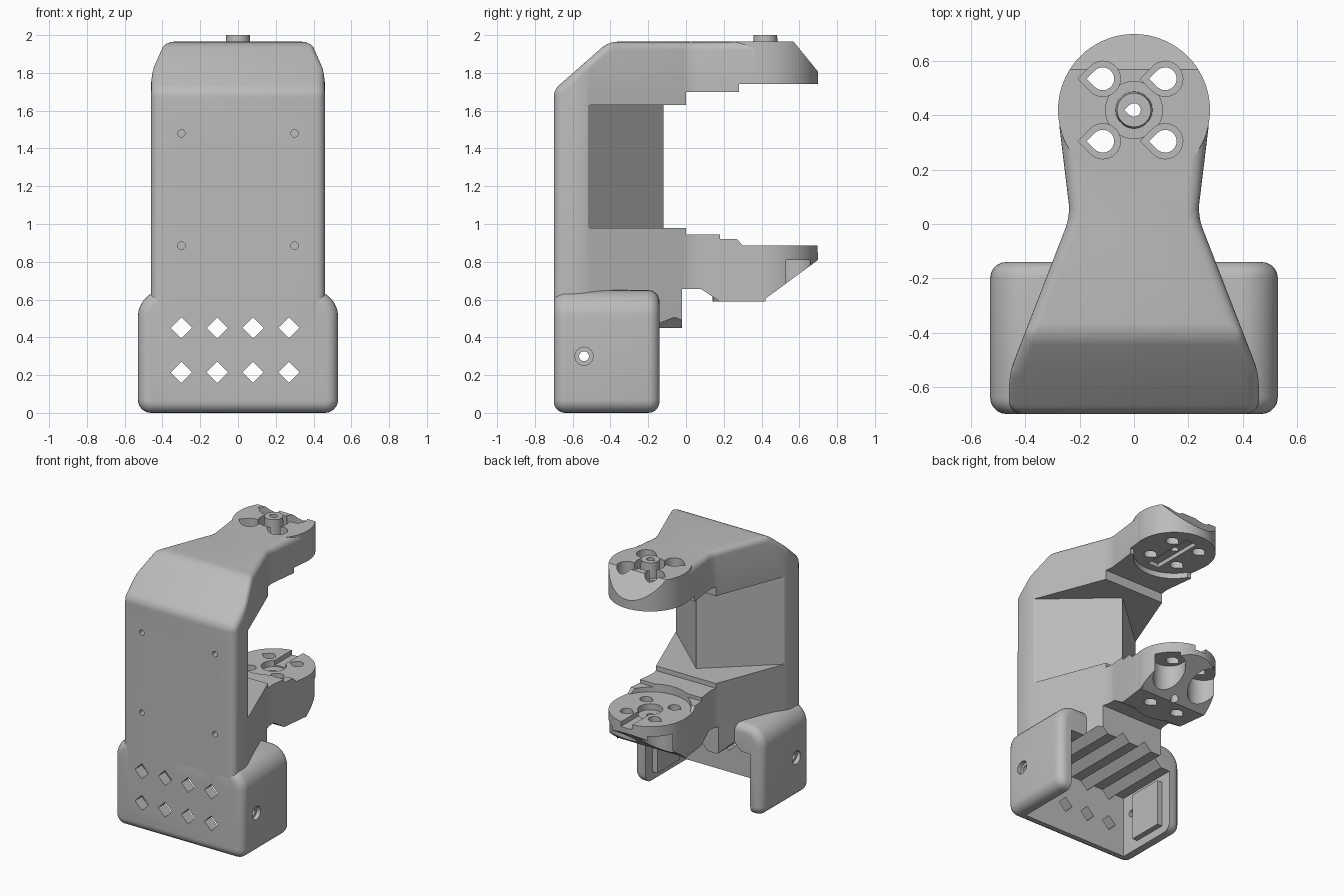
import bpy, bmesh, math
from mathutils import Vector

if "Cube" in bpy.data.objects:
    bpy.data.objects.remove(bpy.data.objects["Cube"], do_unlink=True)

grey = bpy.data.materials.new("plain grey")
grey.use_nodes = True
COLOUR = (0.5, 0.5, 0.5, 1)
grey.diffuse_color = COLOUR
grey.node_tree.nodes["Principled BSDF"].inputs["Base Color"].default_value = COLOUR

HUB_Y, HUB_R = 0.42, 0.28
parts = []


def finish(bm, name, keep):
    bmesh.ops.recalc_face_normals(bm, faces=bm.faces)
    mesh = bpy.data.meshes.new(name)
    bm.to_mesh(mesh)
    bm.free()
    mesh.materials.append(grey)
    obj = bpy.data.objects.new(name, mesh)
    bpy.context.collection.objects.link(obj)
    if keep:
        parts.append(obj)
    return obj


def prism_bm(pts, axis, lo, hi):
    """Extrude a 2D outline along an axis; x takes (y, z), y takes (x, z), z takes (x, y)."""
    place = {"x": lambda a, b, h: (h, a, b),
             "y": lambda a, b, h: (a, h, b),
             "z": lambda a, b, h: (a, b, h)}[axis]
    bm = bmesh.new()
    rings = [[bm.verts.new(place(a, b, h)) for a, b in pts] for h in (lo, hi)]
    for ring in rings:
        bm.faces.new(ring)
    n = len(pts)
    for i in range(n):
        j = (i + 1) % n
        bm.faces.new((rings[0][i], rings[0][j], rings[1][j], rings[1][i]))
    bmesh.ops.recalc_face_normals(bm, faces=bm.faces)
    return bm


def prism(name, pts, axis, lo, hi, keep=False):
    return finish(prism_bm(pts, axis, lo, hi), name, keep)


def arc(cx, cy, r, start, end, n):
    steps = [math.radians(start + (end - start) * i / n) for i in range(n + 1)]
    return [(cx + r * math.cos(t), cy + r * math.sin(t)) for t in steps]


def circle(cx, cy, r, n=48):
    return arc(cx, cy, r, 0, 360, n)[:-1]


def teardrop(cx, cy, r):
    return arc(cx, cy, r, -135, 135, 24) + [(cx - r * math.sqrt(2), cy)]


def rect(x0, x1, y0, y1):
    return [(x0, y0), (x1, y0), (x1, y1), (x0, y1)]


def cut(obj, *cutter, op="DIFFERENCE"):
    """Cut a prism out of an object and drop the cutter."""
    tool = prism("cutter", *cutter)
    mod = obj.modifiers.new("cut", "BOOLEAN")
    mod.operation, mod.solver, mod.object = op, "EXACT", tool
    deps = bpy.context.evaluated_depsgraph_get()
    mesh = bpy.data.meshes.new_from_object(obj.evaluated_get(deps))
    obj.modifiers.clear()
    obj.data = mesh
    bpy.data.objects.remove(tool, do_unlink=True)


# C-shaped body: tapered plan, sloped front top, rounded outer edges
half = [(0.46, -0.7), (0.46, -0.55), (0.235, 0.03), (0.275, 0.36), (0.275, 0.42)]
plan = half + [(-x, y) for x, y in reversed(half)]
bm = prism_bm(plan, "z", 0.45, 1.965)
slope = bmesh.ops.bisect_plane(bm, geom=bm.verts[:] + bm.edges[:] + bm.faces[:],
                               plane_co=(0, -0.7, 1.71), plane_no=(0, -0.255, 0.29),
                               clear_outer=True)
rim = [e for e in slope["geom_cut"] if isinstance(e, bmesh.types.BMEdge)]
bmesh.ops.holes_fill(bm, edges=rim, sides=0)
bmesh.ops.recalc_face_normals(bm, faces=bm.faces)
round_edges = [e for e in bm.edges
               if e.calc_face_angle(0) > math.radians(15)
               and max(v.co.z for v in e.verts) > 0.5
               and min(v.co.y for v in e.verts) < 0.4]
bmesh.ops.bevel(bm, geom=round_edges, offset=0.045, segments=5, profile=0.5,
                affect="EDGES", clamp_overlap=True)
body = finish(bm, "bracket_body", True)
# wedge-shaped spine, open jaw, lower underside and seats for the hubs
cut(body, [(1, -0.53), (0.46, -0.53), (0, -0.12), (-0.46, -0.53), (-1, -0.53),
           (-1, 1), (1, 1)], "z", 0.98, 1.63)
cut(body, [(0, 0.945), (0.18, 0.945), (0.18, 0.92), (0.27, 0.92), (0.3, 0.885), (1, 0.885),
           (1, 1.74), (0.28, 1.74), (0.28, 1.7), (0, 1.7)], "x", -1, 1)
cut(body, [(-0.02, 0.3), (-0.02, 0.655), (0.08, 0.655), (0.18, 0.59), (1, 0.59), (1, 0.3)],
    "x", -1, 1)
cut(body, circle(0, HUB_Y, HUB_R - 0.005), "z", 0.4, 2.1)
for x in (-0.3, 0.3):
    for z in (0.885, 1.48):
        cut(body, circle(x, z, 0.02, 16), "y", -0.8, -0.64)

# Base shell: rounded box, open below and behind
right = arc(0.46, 0.07, 0.07, -90, 0, 6) + arc(0.39, 0.51, 0.14, 0, 90, 8)
outline = right + [(-x, z) for x, z in reversed(right)]
bm = prism_bm(outline, "y", -0.7, -0.14)
caps = [e for e in bm.edges if abs(e.verts[0].co.y - e.verts[1].co.y) < 0.01]
bmesh.ops.bevel(bm, geom=caps, offset=0.06, segments=5, profile=0.5,
                affect="EDGES", clamp_overlap=True)
base = finish(bm, "base_shell", True)
cut(base, rect(-0.43, 0.43, -0.2, 0.451), "y", -0.62, 0.2)
for lo, hi, r in ((-1, 1, 0.026), (0.5, 1, 0.048), (-1, -0.5, 0.048)):
    cut(base, circle(-0.54, 0.3, r, 24), "x", lo, hi)

# Diamond openings run straight through the front wall and along the ceiling
for i in range(4):
    x = -0.3 + 0.19 * i
    for z in (0.215, 0.45):
        d = 0.056
        diamond = [(x - d, z), (x, z - d), (x + d, z), (x, z + d)]
        for obj in (base, body) if z > 0.4 else (base,):
            cut(obj, diamond, "y", -0.9, 0.1)

# Pads on the inside of the side walls
for side, name in ((-1, "right_inner_pad"), (1, "left_inner_pad")):
    xs = sorted((side * 0.44, side * 0.39))
    prism(name, rect(-0.48, -0.22, 0.06, 0.4), "x", *xs, True)

# Round hubs that close the two arms
upper = prism("upper_hub", circle(0, HUB_Y, HUB_R, 72), "z", 1.74, 1.965, True)
cut(upper, [(0.57, 1.965), (0.7, 1.805), (0.9, 1.8), (0.9, 2.2), (0.57, 2.2)], "x", -1, 1)
lower = prism("lower_hub", circle(0, HUB_Y, HUB_R, 72), "z", 0.59, 0.885, True)
cut(lower, [(0.4, 0.59), (0.7, 0.81), (0.9, 0.81), (0.9, 0.4), (0.4, 0.4)], "x", -1, 1)
for x in (-0.15, 0.15):
    cut(lower, circle(x, 0.55, 0.11), "z", 0.4, 0.81)

# Screw holes, counterbores, centre recess and key slots
for x in (-0.115, 0.115):
    for y in (0.305, 0.535):
        for hub in (upper, lower):
            cut(hub, teardrop(x, y, 0.042), "z", 0.3, 2.2)
        cut(upper, teardrop(x, y, 0.065), "z", 1.87, 2.2)
cut(upper, circle(0, HUB_Y, 0.105), "z", 1.885, 2.2)
cut(lower, circle(0, HUB_Y, 0.085), "z", 0.84, 1)
cut(upper, rect(-0.045, 0.045, 0.2, 0.6), "z", 1.6, 1.77)
cut(lower, rect(-0.045, 0.045, 0.4, 0.9), "z", 0.85, 1)
for hub in (upper, lower):
    cut(hub, teardrop(0, HUB_Y, 0.025), "z", 0.3, 2.2)

# Centre pin with a through hole
pin = prism("centre_pin", circle(0, HUB_Y, 0.068), "z", 1.88, 2.0, True)
for v in pin.data.vertices:
    if v.co.z > 1.95:
        v.co.x *= 0.92
        v.co.y = HUB_Y + (v.co.y - HUB_Y) * 0.92
cut(pin, teardrop(0, HUB_Y, 0.025), "z", 1.8, 2.2)

# Smooth curved faces, keep hard edges
bpy.ops.object.select_all(action="DESELECT")
for obj in parts:
    obj.select_set(True)
    bpy.context.view_layer.objects.active = obj
bpy.ops.object.shade_smooth_by_angle(angle=math.radians(30))
